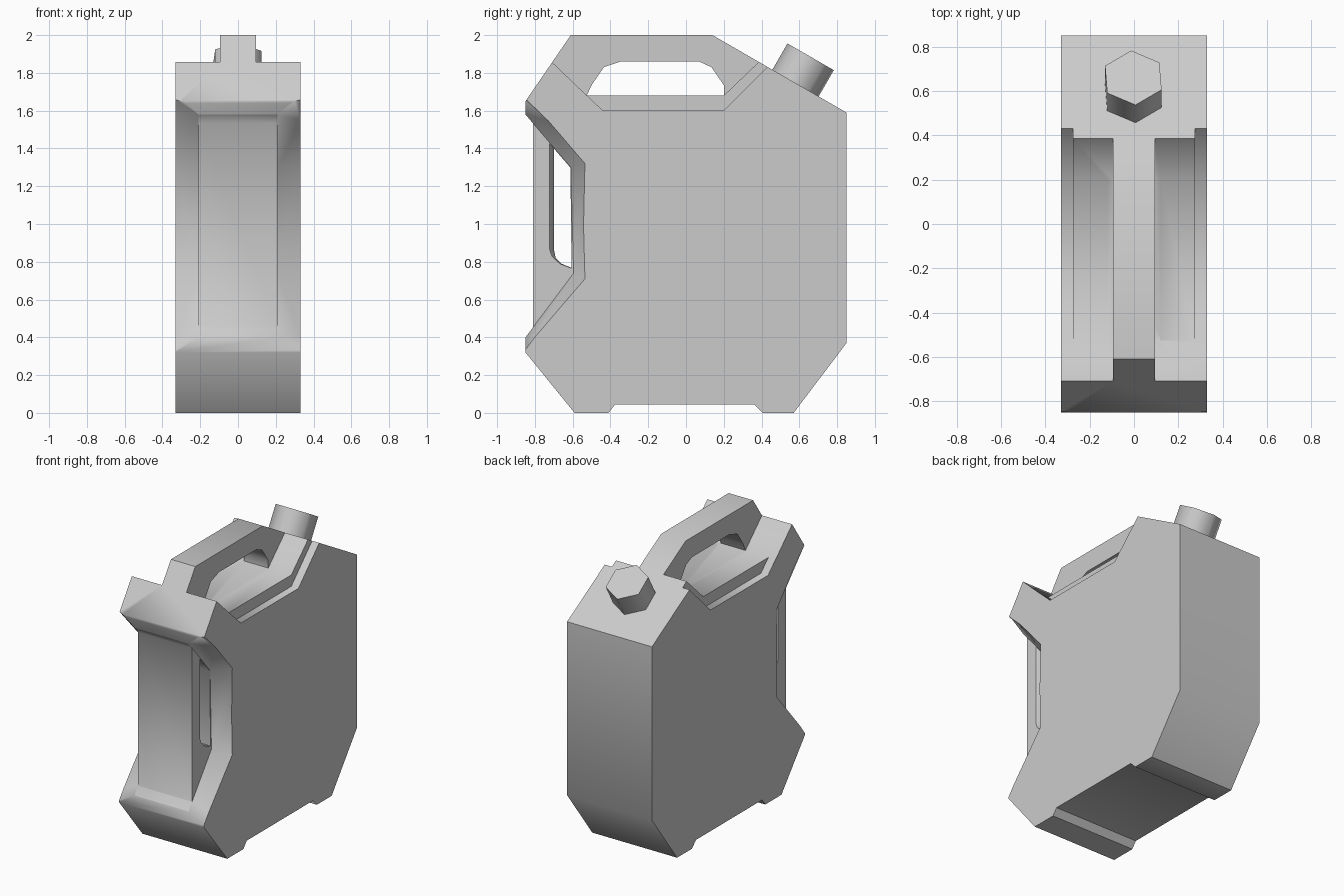
import bpy
import bmesh
import math
from mathutils import Matrix, Vector

old = bpy.data.objects.get("Cube")
if old:
    bpy.data.objects.remove(old, do_unlink=True)

grey = bpy.data.materials.new("light_grey_plastic")
grey.use_nodes = True
GREY = (0.6, 0.6, 0.6, 1)
grey.diffuse_color = GREY
grey.node_tree.nodes["Principled BSDF"].inputs["Base Color"].default_value = GREY


def finish(bm, name):
    bmesh.ops.recalc_face_normals(bm, faces=bm.faces)
    mesh = bpy.data.meshes.new(name)
    bm.to_mesh(mesh)
    bm.free()
    mesh.materials.append(grey)
    obj = bpy.data.objects.new(name, mesh)
    bpy.context.collection.objects.link(obj)
    return obj


def loft(name, sections):
    """Solid through matching (y, z) outlines placed at successive x."""
    bm = bmesh.new()
    rings = [[bm.verts.new((x, y, z)) for y, z in pts] for x, pts in sections]
    bm.faces.new(rings[0])
    bm.faces.new(rings[-1])
    for a, b in zip(rings, rings[1:]):
        for i in range(len(a)):
            j = (i + 1) % len(a)
            bm.faces.new((a[i], a[j], b[j], b[i]))
    return finish(bm, name)


def select_only(obj):
    bpy.ops.object.select_all(action='DESELECT')
    obj.select_set(True)
    bpy.context.view_layer.objects.active = obj


def cut(obj, cutter):
    cutter.hide_render = True
    mod = obj.modifiers.new("cut", 'BOOLEAN')
    mod.operation = 'DIFFERENCE'
    mod.solver = 'EXACT'
    mod.object = cutter
    select_only(obj)
    bpy.ops.object.modifier_apply(modifier=mod.name)
    bpy.data.objects.remove(cutter, do_unlink=True)


# Side outline of the whole can, including both grips and the feet
outline = [(-.59, 0), (-.41, 0), (-.375, .045), (.36, .045), (.405, 0), (.57, 0),
           (.85, .37), (.85, 1.59), (.14, 2), (-.61, 2), (-.85, 1.65), (-.85, 1.58),
           (-.81, 1.533), (-.81, .453), (-.85, .4), (-.85, .32)]
body = loft("can_body", [(-.33, outline), (.33, outline)])

# Top channels either side of the carrying handle, with a lower outer ledge
channel = [(-.91, 2.05), (-.525, 1.68), (.2, 1.68), (.585, 2.05)]
ledge = [(-.91, 2.05), (-.44, 1.6), (.2, 1.6), (.65, 2.05)]

# Front grip recess: inner outline beside the bar, wider outline at the can side
inner = [(-1, 1.755), (-.61, 1.3), (-.595, .74), (-1, .2)]
outer = [(-1, 1.807), (-.535, 1.32), (-.535, .71), (-1, .134)]
beyond = [tuple(2 * Vector(o) - Vector(i)) for i, o in zip(inner, outer)]

for side in (-1, 1):
    cut(body, loft("channel_cutter", [(side * .095, channel), (side * .4, channel)]))
    cut(body, loft("ledge_cutter", [(side * .275, ledge), (side * .4, ledge)]))
    cut(body, loft("recess_cutter", [(side * .21, inner), (side * .45, beyond)]))

# Finger hole under the top handle
top_hole = [(-.525, 1.68), (-.5, 1.735), (-.435, 1.83), (-.345, 1.86),
            (.07, 1.86), (.135, 1.83), (.2, 1.735), (.2, 1.68)]
cut(body, loft("top_hole_cutter", [(-.12, top_hole), (.12, top_hole)]))

# Finger hole behind the front bar, narrowing slightly towards the middle
mouth = [(-.73, 1.435), (-.612, 1.298), (-.606, .765), (-.67, .79), (-.715, .83), (-.73, .87)]
throat = [(-.7, 1.4), (-.612, 1.298), (-.606, .768), (-.66, .79), (-.69, .82), (-.7, .87)]
cut(body, loft("bar_hole_cutter", [(-.22, mouth), (-.18, throat), (.18, throat), (.22, mouth)]))

# Hexagonal cap standing square on the sloping shoulder
bm = bmesh.new()
bmesh.ops.create_cone(bm, cap_ends=True, segments=6, radius1=.142, radius2=.142, depth=.22)
top_vertex = max(bm.verts, key=lambda v: v.co.y).co
turn = math.pi / 2 - math.atan2(top_vertex.y, top_vertex.x) + math.radians(4)
axis = Vector((0, .5, .866))
centre = Vector((-.003, .66, 1.885)) - axis * .11
bm.transform(Matrix.Translation(centre) @ Matrix.Rotation(math.radians(-30), 4, 'X')
             @ Matrix.Rotation(turn, 4, 'Z'))
cap = finish(bm, "cap")

for obj, angle in ((body, 50), (cap, 65)):
    select_only(obj)
    bpy.ops.object.shade_smooth_by_angle(angle=math.radians(angle))
